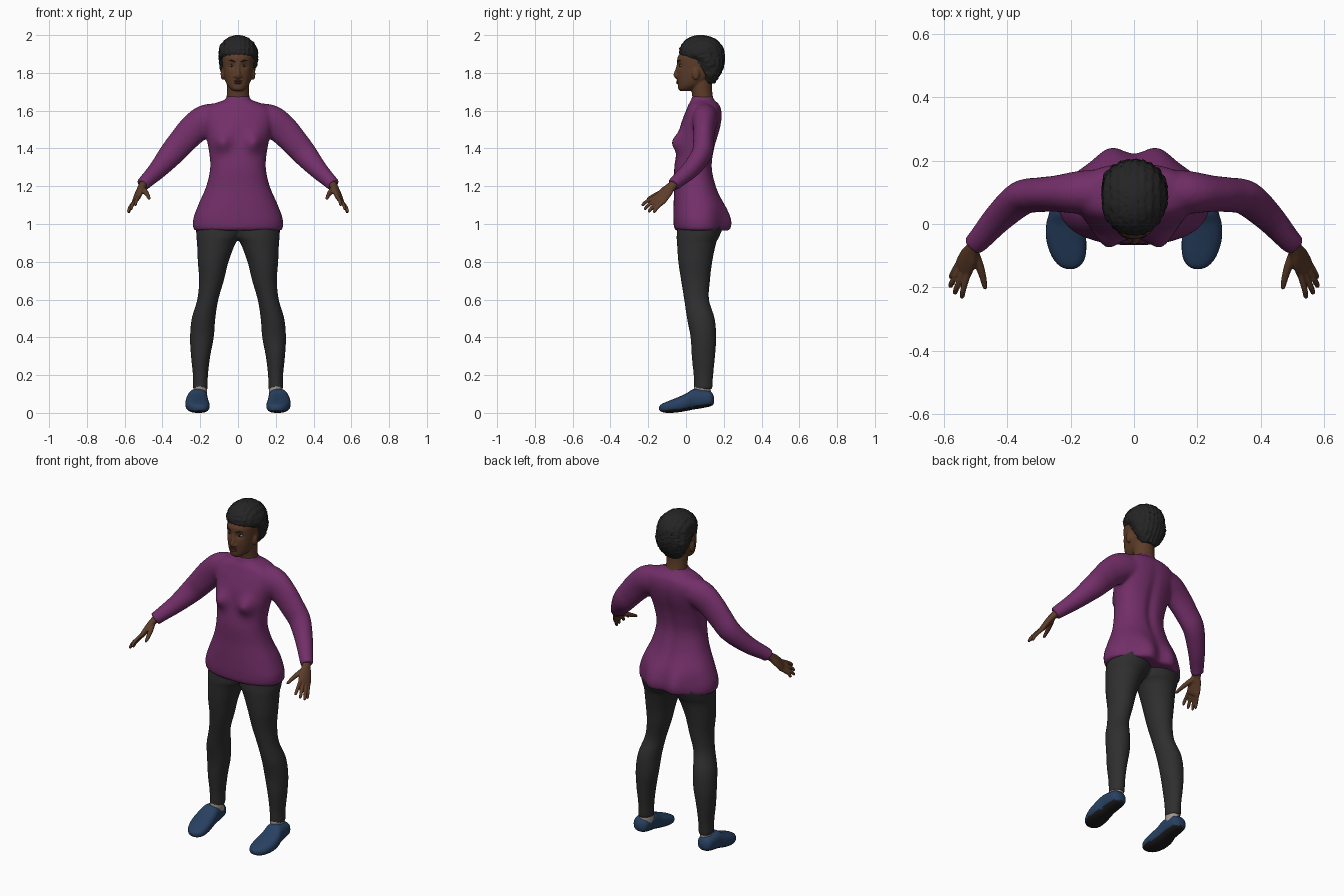
import bpy, bmesh
from math import cos, sin, pi, exp, radians, copysign
from mathutils import Vector, Matrix, noise

if "Cube" in bpy.data.objects:
    bpy.data.objects.remove(bpy.data.objects["Cube"])

X, Y, Z = Vector((1, 0, 0)), Vector((0, 1, 0)), Vector((0, 0, 1))
SIDES = (1, -1)


def material(name, r, g, b):
    m = bpy.data.materials.new(name)
    m.diffuse_color = (r, g, b, 1)
    m.use_nodes = True
    node = m.node_tree.nodes["Principled BSDF"]
    node.inputs["Base Color"].default_value = (r, g, b, 1)
    node.inputs["Roughness"].default_value = 0.8
    return m


PURPLE = material("purple_knit", 0.17, 0.028, 0.14)
CHARCOAL = material("charcoal_cloth", 0.028, 0.028, 0.028)
HAIR = material("black_hair", 0.018, 0.018, 0.018)
SKIN = material("brown_skin", 0.11, 0.046, 0.022)
LIPS = material("lip_brown", 0.10, 0.03, 0.022)
EYE = material("eye_white", 0.4, 0.36, 0.32)
BLUE = material("blue_shoe", 0.021, 0.052, 0.12)
SOLE = material("black_sole", 0.012, 0.012, 0.012)
SOCK = material("grey_sock", 0.36, 0.31, 0.27)


def spline(keys, steps=5):
    """Smooth interpolation through a list of number tuples."""
    out = []
    for i in range(len(keys) - 1):
        a, b, c, d = (keys[max(i - 1, 0)], keys[i], keys[i + 1],
                      keys[min(i + 2, len(keys) - 1)])
        for s in range(steps):
            t = s / steps
            out.append([q + t * (r - p + t * (2 * p - 5 * q + 4 * r - w + t * (3 * (q - r) + w - p))) / 2
                        for p, q, r, w in zip(a, b, c, d)])
    return out + [list(keys[-1])]


def section(c, u, v, ru, rv, n=32, power=2.0):
    pts = []
    for k in range(n):
        a = 2 * pi * k / n
        x = copysign(abs(cos(a)) ** (2 / power), cos(a))
        y = copysign(abs(sin(a)) ** (2 / power), sin(a))
        pts.append(c + u * x * ru + v * y * rv)
    return pts


def slices(keys, steps=5, n=32, power=2.0):
    """Horizontal sections from (z, half width, front y, back y)."""
    return [section(Vector((0, (f + b) / 2, z)), X, Y, w, (b - f) / 2, n, power)
            for z, w, f, b in spline(keys, steps)]


def loft(bm, rings, side=1):
    rows = [[bm.verts.new((p.x * side, p.y, p.z)) for p in ring] for ring in rings]
    n = len(rows[0])
    for a, b in zip(rows, rows[1:]):
        for k in range(n):
            bm.faces.new((a[k], a[(k + 1) % n], b[(k + 1) % n], b[k]))
    bm.faces.new(rows[0])
    bm.faces.new(rows[-1])


def tube(bm, keys, side=1, ref=Y, n=24, steps=5):
    """Tube from (x, y, z, radius across, radius along ref)."""
    path = spline(keys, steps)
    rings = []
    for i, p in enumerate(path):
        t = Vector(path[min(i + 1, len(path) - 1)][:3]) - Vector(path[max(i - 1, 0)][:3])
        u = t.cross(ref).normalized()
        rings.append(section(Vector(p[:3]), u, u.cross(t).normalized(), p[3], p[4], n))
    loft(bm, rings, side)


def ball(bm, centre, radii):
    bmesh.ops.create_uvsphere(bm, u_segments=20, v_segments=12, radius=1,
                              matrix=Matrix.Translation(centre) @ Matrix.Diagonal((*radii, 1)))


def finish(bm, name, *mats, voxel=0, relax=3):
    bmesh.ops.recalc_face_normals(bm, faces=bm.faces[:])
    me = bpy.data.meshes.new(name)
    bm.to_mesh(me)
    bm.free()
    for m in mats:
        me.materials.append(m)
    me.shade_smooth()
    me.set_sharp_from_angle(angle=radians(55))
    ob = bpy.data.objects.new(name, me)
    bpy.context.scene.collection.objects.link(ob)
    if voxel:
        r = ob.modifiers.new("blend", "REMESH")
        r.mode, r.voxel_size, r.use_smooth_shade = "VOXEL", voxel, True
        s = ob.modifiers.new("relax", "SMOOTH")
        s.factor, s.iterations = 0.5, relax
    return ob


def bell(d, width):
    return exp(-(d / width) ** 2)


# Sweater: shaped torso blended with two sleeves
bm = bmesh.new()
torso = slices([(0.965, .230, -.055, .195), (0.985, .238, -.064, .20), (1.03, .236, -.067, .20),
                (1.10, .211, -.066, .195), (1.20, .168, -.062, .16), (1.30, .147, -.062, .14),
                (1.40, .156, -.046, .152), (1.50, .178, -.034, .18), (1.56, .19, -.016, .19),
                (1.60, .182, .0, .188), (1.63, .145, .012, .178), (1.65, .09, .024, .158),
                (1.66, .066, .028, .147), (1.677, .062, .03, .143)], 6, 72, 2.3)
for ring in torso:
    mid = sum((p.y for p in ring)) / len(ring)
    for p in ring:
        sides = lambda c, w: bell(p.x - c, w) + bell(p.x + c, w)
        if p.y < mid:
            p.y -= .044 * sides(.085, .045) * bell(p.z - 1.432, .05)
        else:
            p.y += .045 * sides(.072, .06) * bell(p.z - 1.005, .09)
            p.y -= .014 * bell(p.x, .025) * bell(p.z - 1.33, .2)
loft(bm, torso)
for s in SIDES:
    tube(bm, [(.08, .105, 1.565, .075, .07), (.17, .1, 1.548, .084, .068), (.24, .096, 1.497, .08, .058),
              (.30, .092, 1.432, .073, .055), (.355, .082, 1.368, .066, .054), (.425, .022, 1.287, .05, .047),
              (.485, -.045, 1.228, .039, .038), (.505, -.066, 1.207, .037, .035)], s)
finish(bm, "sweater", PURPLE, voxel=.009, relax=5)

# Trousers: (z, inner x, outer x, front y, back y)
bm = bmesh.new()
leg = [(.99, -.03, .222, -.045, .2), (.93, -.012, .221, -.05, .175), (.9, .012, .217, -.048, .16),
       (.8, .05, .213, -.041, .139), (.7, .075, .206, -.026, .127), (.6, .104, .216, -.01, .122),
       (.5, .12, .245, .005, .152), (.4, .128, .254, .024, .16), (.3, .147, .249, .03, .154),
       (.2, .159, .239, .04, .144), (.125, .16, .239, .042, .14)]
for s in SIDES:
    loft(bm, [section(Vector(((i + o) / 2, (f + b) / 2, z)), X, Y, (o - i) / 2, (b - f) / 2)
              for z, i, o, f, b in spline(leg)], s)
finish(bm, "trousers", CHARCOAL, voxel=.009)

# Socks and shoes
shoe = [(.148, .213, .018, .05, .085), (.132, .213, .042, .036, .112), (.09, .213, .05, .026, .122),
        (.04, .214, .053, .018, .126), (0, .217, .06, .01, .102), (-.05, .214, .063, .002, .08),
        (-.1, .207, .054, .0, .06), (-.13, .203, .035, .006, .046), (-.142, .202, .012, .016, .034)]
for s, label in zip(SIDES, ("left", "right")):
    bm = bmesh.new()
    tube(bm, [(.2, .09, .07, .036, .045), (.2, .086, .12, .036, .045), (.2, .09, .17, .034, .042)], s)
    finish(bm, label + "_sock", SOCK)
    bm = bmesh.new()
    loft(bm, [section(Vector((x, y, (lo + hi) / 2)), X, Z, w, (hi - lo) / 2, 32, 2.5)
              for y, x, w, lo, hi in spline(shoe)], s)
    bmesh.ops.recalc_face_normals(bm, faces=bm.faces[:])
    for f in bm.faces:
        f.material_index = int(f.normal.z < -.6)
    finish(bm, label + "_shoe", BLUE, SOLE)

# Hands: flat palm, four fingers and a thumb
fingers = [((.523, -.155, 1.147), (.545, -.235, 1.098)), ((.535, -.148, 1.134), (.568, -.222, 1.077)),
           ((.545, -.136, 1.122), (.583, -.2, 1.063)), ((.552, -.121, 1.112), (.58, -.172, 1.06))]
across = Vector((.03, .04, -.03)).normalized()
for s, label in zip(SIDES, ("left", "right")):
    bm = bmesh.new()
    tube(bm, [(.493, -.052, 1.22, .024, .027), (.508, -.078, 1.198, .02, .026), (.522, -.105, 1.17, .018, .036),
              (.538, -.138, 1.132, .014, .04), (.543, -.148, 1.122, .008, .034)], s, across)
    for base, tip in fingers:
        a, b = Vector(base), Vector(tip)
        mid = a.lerp(b, .55) + Vector((.003, -.003, .004))
        tube(bm, [(*a.lerp(b, -.25), .01, .01), (*mid, .0095, .0095),
                  (*a.lerp(b, .92), .008, .008), (*b, .003, .003)], s, across, 12)
    tube(bm, [(.508, -.085, 1.19, .016, .016), (.489, -.13, 1.168, .014, .014),
              (.477, -.17, 1.15, .011, .011), (.471, -.198, 1.136, .008, .008),
              (.469, -.207, 1.131, .003, .003)], s, across, 12)
    finish(bm, label + "_hand", SKIN, voxel=.004, relax=2)

# Head with neck, nose and ears
bm = bmesh.new()
skull = slices([(1.704, .022, -.03, .02), (1.715, .04, -.041, .05), (1.74, .06, -.044, .1),
                (1.78, .074, -.048, .15), (1.82, .08, -.048, .165), (1.86, .084, -.047, .175),
                (1.885, .084, -.044, .175), (1.91, .08, -.025, .17), (1.95, .06, .01, .14),
                (1.97, .03, .04, .1)], 5, 48, 2.15)
for ring in skull:
    for p in ring:
        if p.y < .03:
            p.y += .012 * (bell(p.x - .034, .018) + bell(p.x + .034, .018)) * bell(p.z - 1.838, .014)
loft(bm, skull)
tube(bm, [(0, .095, 1.62, .066, .06), (0, .087, 1.68, .06, .054), (0, .08, 1.75, .06, .058),
          (0, .08, 1.79, .06, .06)])
tube(bm, [(0, -.036, 1.855, .009, .01), (0, -.045, 1.82, .009, .011), (0, -.052, 1.79, .013, .014),
          (0, -.046, 1.774, .01, .011)])
for s in SIDES:
    ball(bm, (s * .013, -.048, 1.783), (.009, .01, .008))
    ball(bm, (s * .081, .052, 1.795), (.011, .02, .033))
finish(bm, "head", SKIN, voxel=.005)

# Facial details
for s, label in zip(SIDES, ("left", "right")):
    bm = bmesh.new()
    ball(bm, (s * .034, -.021, 1.838), (.016, .014, .007))
    finish(bm, label + "_eye", EYE)
    bm = bmesh.new()
    ball(bm, (s * .034, -.031, 1.838), (.0065, .006, .0065))
    finish(bm, label + "_iris", SOLE)
    bm = bmesh.new()
    tube(bm, [(.014, -.044, 1.857, .003, .003), (.036, -.036, 1.866, .004, .004),
              (.06, -.014, 1.861, .002, .002)], s, Z, 10)
    finish(bm, label + "_eyebrow", HAIR)
bm = bmesh.new()
ball(bm, (0, -.041, 1.757), (.022, .011, .005))
ball(bm, (0, -.041, 1.747), (.02, .012, .006))
finish(bm, "lips", LIPS)

# Short textured hair: cap with rows of rough curls
bm = bmesh.new()
cap = slices([(1.745, .045, .1, .15), (1.77, .07, .088, .168), (1.80, .087, .072, .186),
              (1.84, .099, .045, .2), (1.87, .103, .015, .204), (1.893, .104, -.03, .204),
              (1.92, .102, -.035, .2), (1.95, .091, -.022, .186), (1.98, .063, .006, .155),
              (1.994, .034, .035, .12), (2.0, .01, .06, .09)], 6, 96, 2.1)
for ring in cap:
    mid = Vector((0, sum(p.y for p in ring) / len(ring), ring[0].z))
    for p in ring:
        out = (p - mid).normalized()
        p += out * (.005 * noise.noise(p * 90) + .002 * sin(p.x * 260))
loft(bm, cap)
finish(bm, "hair", HAIR)
